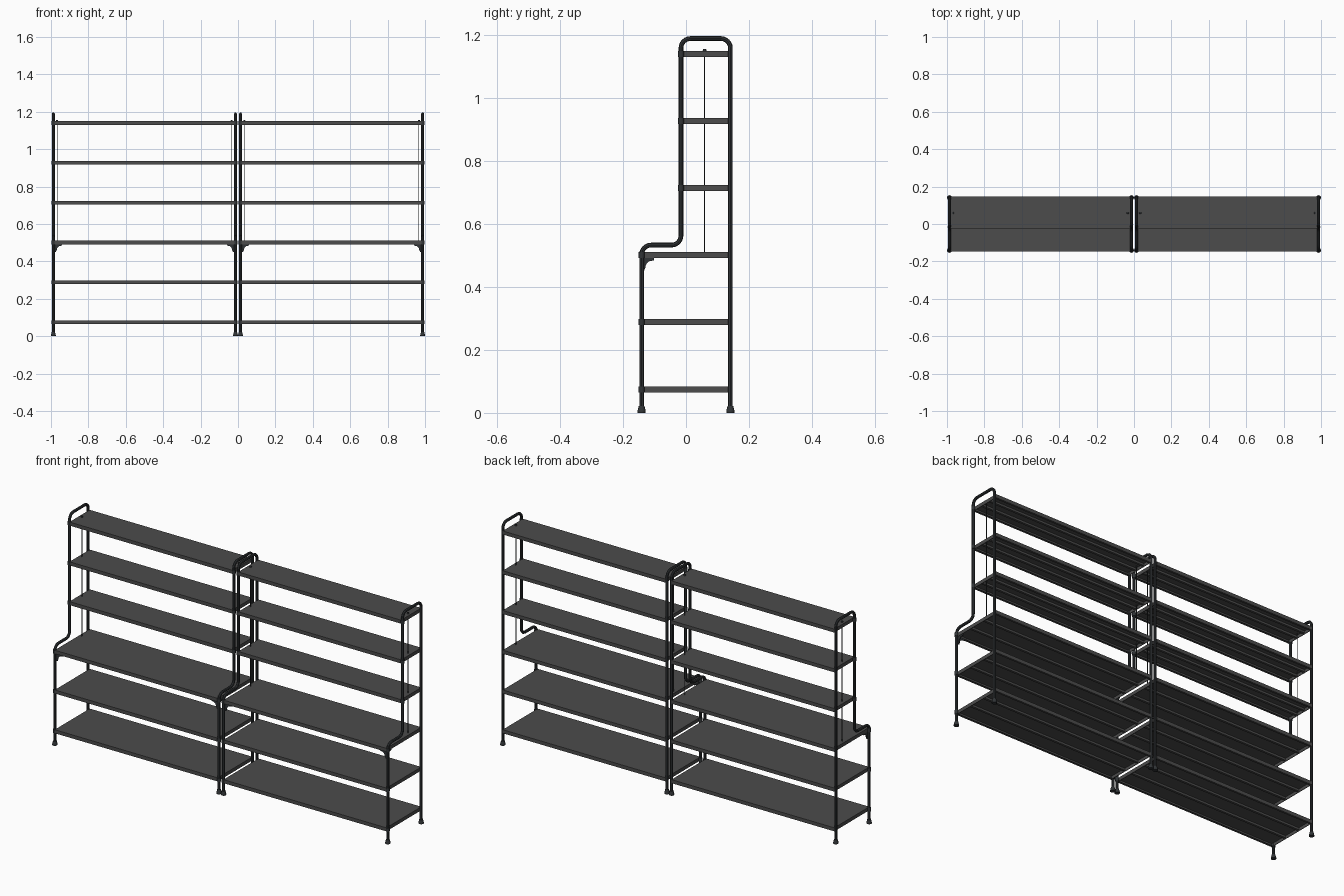
import bpy
import bmesh
import math
from mathutils import Vector, Matrix

cube = bpy.data.objects.get("Cube")
if cube:
    bpy.data.objects.remove(cube)


def make_mat(name, rgb):
    m = bpy.data.materials.new(name)
    m.use_nodes = True
    m.diffuse_color = (*rgb, 1)
    m.node_tree.nodes["Principled BSDF"].inputs["Base Color"].default_value = (*rgb, 1)
    return m


SHELF = make_mat("charcoal shelf", (0.072, 0.072, 0.072))
FRAME = make_mat("dark steel", (0.03, 0.034, 0.037))

FRONT, STEP, BACK = -0.141, -0.016, 0.141   # post positions in depth
INNER, OUTER = 0.0135, 0.987                # frame positions in width
TUBE, TOP, STEP_Z = 0.0075, 1.189, 0.533
HALF = 0.0095                               # half shelf thickness
LEVELS = [0.075 + 0.213 * i for i in range(6)]


def finish(bm, name, mat, smooth=False):
    bmesh.ops.recalc_face_normals(bm, faces=bm.faces)
    me = bpy.data.meshes.new(name)
    bm.to_mesh(me)
    bm.free()
    me.materials.append(mat)
    ob = bpy.data.objects.new(name, me)
    bpy.context.collection.objects.link(ob)
    if smooth:
        shade(ob)
    return ob


def shade(ob):
    bpy.ops.object.select_all(action='DESELECT')
    ob.select_set(True)
    bpy.context.view_layer.objects.active = ob
    bpy.ops.object.shade_smooth_by_angle(angle=math.radians(40))


def add_box(bm, x0, x1, y0, y1, z0, z1):
    mat = Matrix.Translation(((x0 + x1) / 2, (y0 + y1) / 2, (z0 + z1) / 2))
    mat = mat @ Matrix.Diagonal((x1 - x0, y1 - y0, z1 - z0, 1))
    bmesh.ops.create_cube(bm, size=1, matrix=mat)


def add_cone(bm, x, y, z0, z1, r0, r1, sides=16):
    bmesh.ops.create_cone(bm, cap_ends=True, segments=sides, radius1=r0, radius2=r1,
                          depth=z1 - z0, matrix=Matrix.Translation((x, y, (z0 + z1) / 2)))


def rounded(points, radius, steps=6):
    """Replace the inner corners of a path with arcs."""
    pts = [Vector(p) for p in points]
    out = [pts[0]]
    for a, b, c in zip(pts, pts[1:], pts[2:]):
        u, v = (a - b).normalized(), (c - b).normalized()
        centre = b + (u + v) * radius
        for i in range(steps + 1):
            t = i / steps * math.pi / 2
            out.append(centre - v * radius * math.cos(t) - u * radius * math.sin(t))
    return out + [pts[-1]]


def tube(name, points, radius):
    cu = bpy.data.curves.new(name, 'CURVE')
    cu.dimensions = '3D'
    cu.bevel_depth = radius
    cu.bevel_resolution = 2
    cu.use_fill_caps = True
    sp = cu.splines.new('POLY')
    sp.points.add(len(points) - 1)
    for p, co in zip(sp.points, points):
        p.co = (*co, 1)
    cu.materials.append(FRAME)
    ob = bpy.data.objects.new(name, cu)
    bpy.context.collection.objects.link(ob)
    bpy.ops.object.select_all(action='DESELECT')
    ob.select_set(True)
    bpy.context.view_layer.objects.active = ob
    bpy.ops.object.convert(target='MESH')
    shade(bpy.context.view_layer.objects.active)


# Bent tube side frame with flared feet and shelf collars
def side_frame(name, x):
    path = [(x, FRONT, 0.012), (x, FRONT, STEP_Z), (x, STEP, STEP_Z),
            (x, STEP, TOP), (x, BACK, TOP), (x, BACK, 0.012)]
    tube(name + "_frame", rounded(path, 0.03), TUBE)
    bm = bmesh.new()
    for y in (FRONT, BACK):
        add_cone(bm, x, y, 0, 0.006, 0.013, 0.013)
        add_cone(bm, x, y, 0.006, 0.022, 0.013, 0.009)
    finish(bm, name + "_feet", FRAME, True)
    bm = bmesh.new()
    for i, z in enumerate(LEVELS):
        add_cone(bm, x, FRONT if i < 3 else STEP, z - HALF, z + HALF, 0.0095, 0.0095)
    finish(bm, name + "_collars", FRAME, True)


# Hollow shelf tray: top sheet, folded rim and underside ribs
def shelf(name, x0, x1, y0, y1, z):
    top, low, t, fold = z + HALF, z - HALF, 0.003, 0.011
    bm = bmesh.new()
    add_box(bm, x0, x1, y0, y1, top - t, top)
    for a, b in ((y0, y0 + t), (y1 - t, y1)):
        add_box(bm, x0, x1, a, b, low, top - t)
    for a, b in ((x0, x0 + t), (x1 - t, x1)):
        add_box(bm, a, b, y0 + t, y1 - t, low, top - t)
    for a, b in ((y0 + t, y0 + fold), (y1 - fold, y1 - t)):
        add_box(bm, x0 + t, x1 - t, a, b, low, low + t)
    for k in (1, 2):
        y = y0 + (y1 - y0) * k / 3
        add_box(bm, x0 + t, x1 - t, y - 0.006, y + 0.006, low + 0.005, top - t)
    finish(bm, name, SHELF)


# Scalloped gusset plate hanging below the desk shelf
def gusset(name, origin, along, across):
    size, n = 0.04, 6
    outline = [(0, 0), (size, 0), (size, -0.007)]
    for i in range(n + 1):
        a = math.pi / 2 * i / n
        outline.append((0.012 + 0.022 * (1 - math.sin(a)), -0.03 + 0.022 * math.cos(a)))
    outline += [(0.008, -size), (0, -size)]
    bm = bmesh.new()
    pos = [Vector(origin) + Vector(along) * s + Vector((0, 0, h)) for s, h in outline]
    face = bm.faces.new([bm.verts.new(p) for p in pos])
    ext = bmesh.ops.extrude_face_region(bm, geom=[face])
    verts = [v for v in ext["geom"] if isinstance(v, bmesh.types.BMVert)]
    bmesh.ops.translate(bm, verts=verts, vec=Vector(across) * 0.004)
    finish(bm, name, FRAME)


for side, s in (("left", 1), ("right", -1)):
    for place, ax, inward in (("inner", INNER, s), ("outer", OUTER, -s)):
        name, x = side + "_" + place, s * ax
        side_frame(name, x)

        # Thin tension rod with a hook knob on the top shelf
        rx, ry = x + inward * 0.02, 0.059
        bm = bmesh.new()
        add_cone(bm, rx, ry, LEVELS[2], LEVELS[5] + HALF, 0.002, 0.002, 8)
        add_cone(bm, rx, ry, LEVELS[5] + HALF, LEVELS[5] + 0.016, 0.006, 0.005, 10)
        finish(bm, name + "_rod", FRAME, True)

        # Pair of gussets at the front corner
        corner = (x + inward * 0.006, FRONT, LEVELS[2] - HALF)
        gusset(name + "_front_gusset", corner, (inward, 0, 0), (0, 1, 0))
        gusset(name + "_side_gusset", corner, (0, 1, 0), (inward, 0, 0))

    x0, x1 = sorted((s * (INNER + 0.004), s * (OUTER - 0.004)))
    for i, z in enumerate(LEVELS):
        front = FRONT if i < 3 else STEP
        shelf(f"{side}_shelf_{i + 1}", x0, x1, front - 0.007, BACK + 0.007, z)
